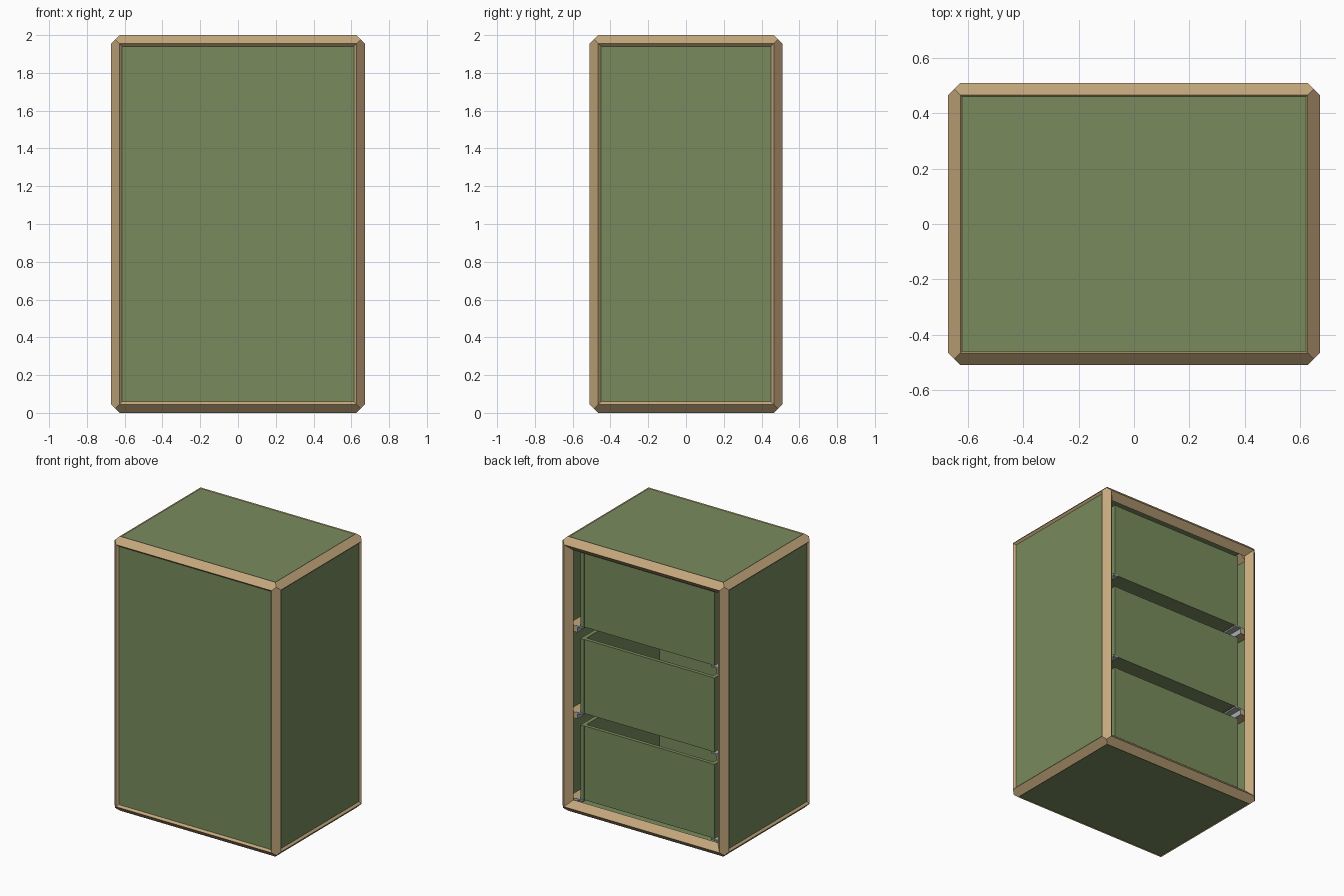
import bpy, bmesh, itertools
from mathutils import Vector

if "Cube" in bpy.data.objects:
    bpy.data.objects.remove(bpy.data.objects["Cube"])

H = (0.672, 0.51, 1.0)      # half size of the case
C = 0.045                   # chamfer width of the edge bars


def material(name, rgb):
    m = bpy.data.materials.new(name)
    m.diffuse_color = (*rgb, 1)
    m.use_nodes = True
    m.node_tree.nodes["Principled BSDF"].inputs["Base Color"].default_value = m.diffuse_color
    return m


GREEN = material("green_board", (0.19, 0.26, 0.11))
TAN = material("tan_edging", (0.55, 0.39, 0.20))
GREY = material("grey_metal", (0.4, 0.42, 0.42))


def finish(name, bm, mat):
    bmesh.ops.remove_doubles(bm, verts=bm.verts, dist=1e-5)
    bmesh.ops.recalc_face_normals(bm, faces=bm.faces)
    me = bpy.data.meshes.new(name)
    bm.to_mesh(me)
    bm.free()
    me.materials.append(mat)
    ob = bpy.data.objects.new(name, me)
    bpy.context.collection.objects.link(ob)
    return ob


def add_box(bm, lo, hi):
    lo, hi = Vector(lo), Vector(hi)
    vs = bmesh.ops.create_cube(bm, size=1)["verts"]
    for v in vs:
        v.co = Vector([(lo[i] + hi[i]) / 2 + v.co[i] * (hi[i] - lo[i]) for i in range(3)])


def box(name, lo, hi, mat):
    bm = bmesh.new()
    add_box(bm, lo, hi)
    return finish(name, bm, mat)


# Edge frame: twelve diamond-section bars, mitred at the corners
# each section point: inset from face u, inset from face v, inset from the bar end
section = [(C, 0, C), (C / 2, C / 2, C / 2), (0, C, C), (C, 2 * C, 2 * C), (2 * C, C, 2 * C)]
bm = bmesh.new()
for k in range(3):
    u, v = (k + 1) % 3, (k + 2) % 3
    for su, sv in itertools.product((-1, 1), repeat=2):
        rings = []
        for s in (-1, 1):
            ring = []
            for iu, iv, ie in section:
                p = [0, 0, 0]
                p[u], p[v], p[k] = su * (H[u] - iu), sv * (H[v] - iv), s * (H[k] - ie)
                p[2] += 1
                ring.append(bm.verts.new(p))
            rings.append(ring)
        for i in range(5):
            j = (i + 1) % 5
            bm.faces.new((rings[0][i], rings[0][j], rings[1][j], rings[1][i]))
finish("edge_frame", bm, TAN)


# Panels on every side but the open back
def panel(name, axis, sign, recess, thick=0.025):
    lo, hi = [0] * 3, [0] * 3
    for i in range(3):
        e = H[i] - C - recess
        lo[i], hi[i] = -e, e
    a, b = sign * (H[axis] - recess), sign * (H[axis] - recess - thick)
    lo[axis], hi[axis] = min(a, b), max(a, b)
    lo[2] += 1
    hi[2] += 1
    box(name, lo, hi, GREEN)


panel("front_panel", 1, -1, 0.014)
panel("left_panel", 0, -1, 0.014)
panel("right_panel", 0, 1, 0.014)
panel("top_panel", 2, 1, 0.005)
panel("bottom_panel", 2, -1, 0.005)

# Three open-topped drawers, each with runners on both sides
W, Y0, Y1, T, DH = 0.54, -0.455, 0.445, 0.03, 0.54
for n in range(3):
    z = 0.10 + 0.63 * n
    bm = bmesh.new()
    for s in (-1, 1):
        x = sorted((s * W, s * (W - T)))
        add_box(bm, (x[0], Y0, z), (x[1], Y1, z + DH))
    finish(f"drawer_sides_{n + 1}", bm, GREEN)
    box(f"drawer_back_{n + 1}", (T - W, Y1 - T, z), (W - T, Y1 - 0.003, z + DH), GREEN)
    box(f"drawer_front_{n + 1}", (T - W, Y0, z), (W - T, Y0 + T, z + DH), GREEN)
    box(f"drawer_base_{n + 1}", (T - W, Y0 + T, z + 0.005), (W - T, Y1 - T, z + 0.025), GREEN)
    for side, s in (("left", -1), ("right", 1)):
        x = sorted((s * 0.57, s * 0.633))
        box(f"{side}_cleat_{n + 1}", (x[0], -0.46, z - 0.05), (x[1], 0.45, z - 0.005), TAN)
        # angle-iron slide carrying the drawer
        bm = bmesh.new()
        x = sorted((s * 0.515, s * 0.57))
        add_box(bm, (x[0], -0.46, z - 0.012), (x[1], 0.45, z - 0.002))
        x = sorted((s * 0.56, s * 0.57))
        add_box(bm, (x[0], -0.46, z - 0.05), (x[1], 0.45, z - 0.012))
        finish(f"{side}_slide_{n + 1}", bm, GREY)
